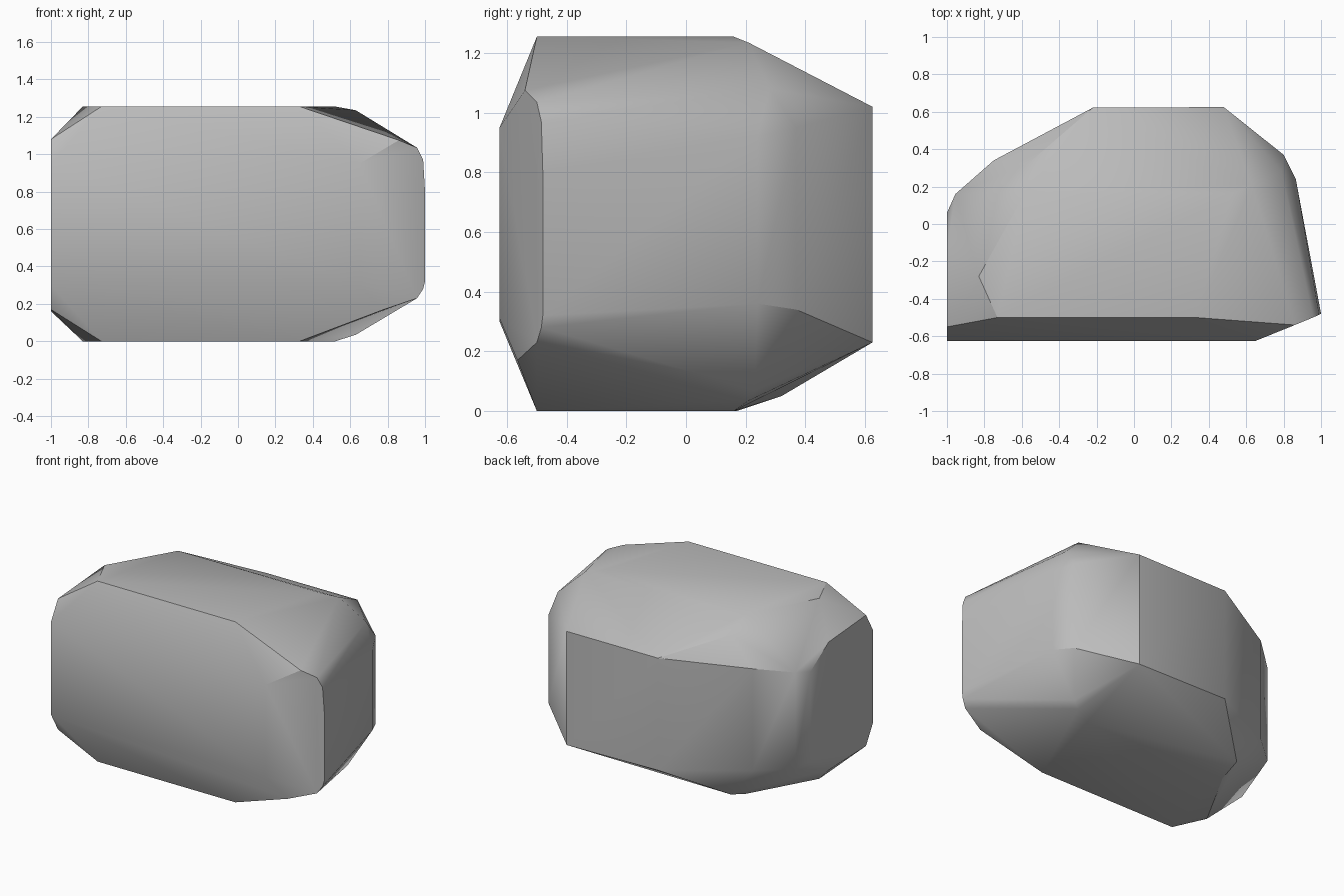
import bpy
import bmesh
import math

# Remove the default cube only
default_cube = bpy.data.objects.get("Cube")
if default_cube:
    bpy.data.objects.remove(default_cube, do_unlink=True)

# Plain stone colour
stone_grey = bpy.data.materials.new("stone_grey")
stone_grey.use_nodes = True
stone_colour = (0.5, 0.5, 0.5, 1.0)
stone_grey.diffuse_color = stone_colour
stone_grey.node_tree.nodes["Principled BSDF"].inputs["Base Color"].default_value = stone_colour

# Corner columns of the boulder: x, y, lower height, upper height
corner_columns = {
    "front_left": (-1, -.625, .3, .95),
    "front_right": (.65, -.625, .31, .95),
    "nose_edge": (1, -.48, .32, .8),
    "nose_tip": (.99, -.485, .28, .97),
    "nose_shoulder": (.957, -.5, .23, 1.035),
    "right_rear_edge": (.865, .24, .36, .92),
    "right_rear_corner": (.8, .37, .34, .95),
    "back_right": (.48, .625, .23, 1.02),
    "back_left": (-.22, .622, .24, 1.02),
    "left_rear_edge": (-.75, .34, .27, .98),
    "left_rear_corner": (-.955, .16, .27, .94),
    "left_rear_side": (-1, .06, .3, .92),
    "left_middle": (-1, -.14, .16, 1.05),
    "left_front": (-1, -.55, .17, 1.08),
    "flat_front_left": (-.73, -.5, 0, 1.255),
    "flat_left": (-.83, -.28, 0, 1.255),
    "flat_rear_left": (-.58, .17, 0, 1.25),
    "flat_front_right": (.33, -.5, 0, 1.255),
    "flat_rear_right": (.52, .16, 0, 1.255),
    "rim_rear_right": (.63, .21, .035, 1.235),
    "rim_rear_left": (-.57, .32, .05, 1.16),
}

# Corners that differ between the upper and lower halves
single_corners = {
    "upper_front_bevel": (.86, -.54, 1.075),
    "lower_front_bevel": (.78, -.565, .17),
    "upper_right_bevel": (.79, .28, 1.08),
    "lower_right_bevel": (.68, .23, .07),
}


def add_column(bm, x, y, low, high):
    """Add the lower and upper corner of one column."""
    for height in (low, high):
        bm.verts.new((x, y, height))


def build_boulder(name):
    """Wrap the corners in a faceted shell with softened shading."""
    bm = bmesh.new()
    for column in corner_columns.values():
        add_column(bm, *column)
    for corner in single_corners.values():
        bm.verts.new(corner)
    hull = bmesh.ops.convex_hull(bm, input=bm.verts[:])
    buried = {item for item in hull["geom_interior"] + hull["geom_unused"]
              if isinstance(item, bmesh.types.BMVert)}
    bmesh.ops.delete(bm, geom=list(buried), context="VERTS")
    bmesh.ops.dissolve_limit(bm, angle_limit=math.radians(1.5),
                             verts=bm.verts[:], edges=bm.edges[:])
    bmesh.ops.recalc_face_normals(bm, faces=bm.faces[:])
    mesh = bpy.data.meshes.new(name)
    bm.to_mesh(mesh)
    bm.free()
    mesh.materials.append(stone_grey)
    boulder = bpy.data.objects.new(name, mesh)
    bpy.context.collection.objects.link(boulder)
    return boulder


# Boulder body
boulder = build_boulder("boulder")
bpy.ops.object.select_all(action="DESELECT")
boulder.select_set(True)
bpy.context.view_layer.objects.active = boulder
bpy.ops.object.shade_smooth_by_angle(angle=math.radians(30))
